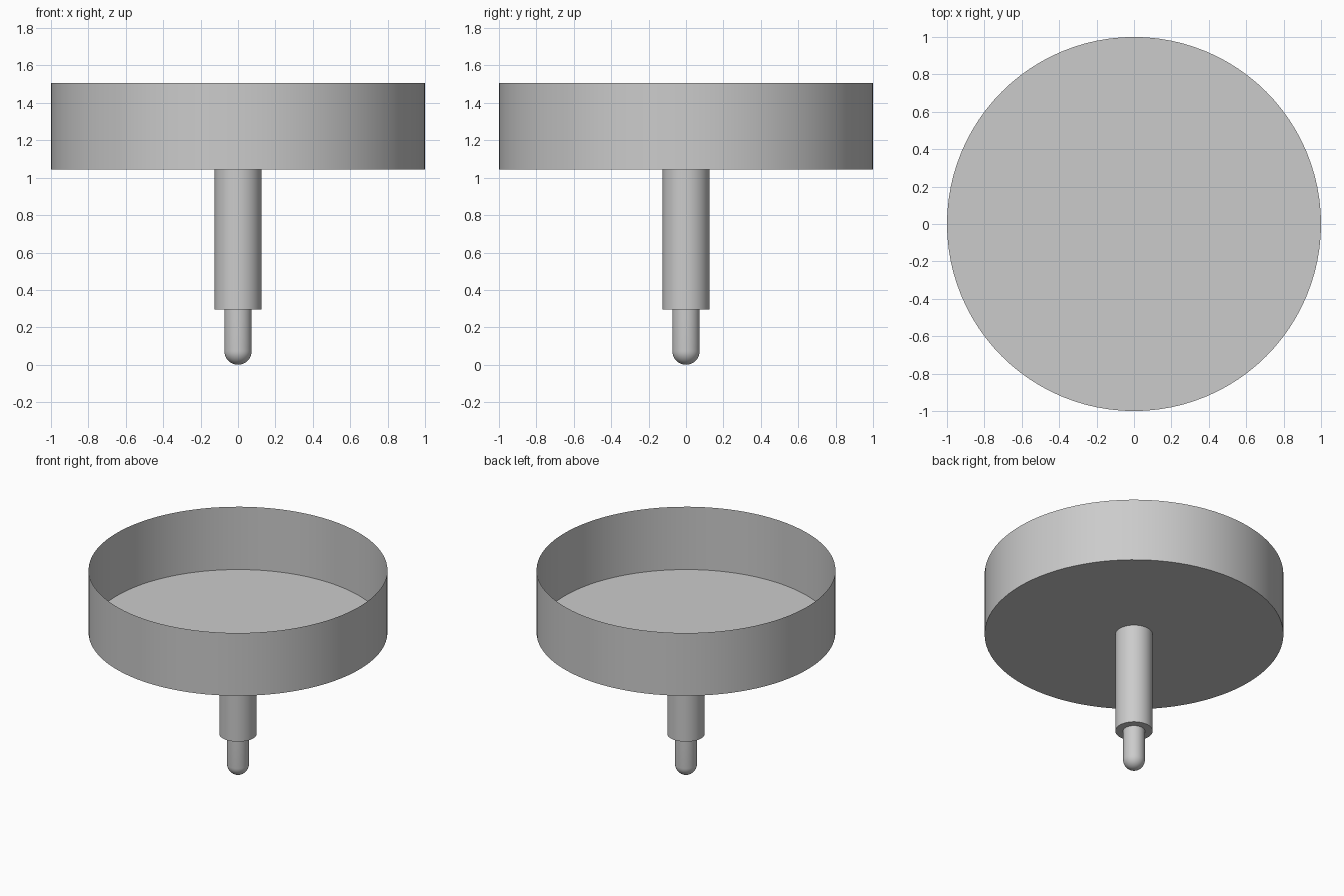
import bpy, bmesh, math

if "Cube" in bpy.data.objects:
    bpy.data.objects.remove(bpy.data.objects["Cube"])

SEG = 96


def lathe(name, profile):
    """Revolve (radius, z) points about z; radius 0 closes to a pole."""
    bm = bmesh.new()
    rings = []
    for r, z in profile:
        if r == 0:
            rings.append([bm.verts.new((0, 0, z))] * SEG)
        else:
            rings.append([bm.verts.new((r * math.cos(2 * math.pi * i / SEG),
                                        r * math.sin(2 * math.pi * i / SEG), z))
                          for i in range(SEG)])
    for a, b in zip(rings, rings[1:]):
        for i in range(SEG):
            j = (i + 1) % SEG
            quad = list(dict.fromkeys((a[i], a[j], b[j], b[i])))
            bm.faces.new(quad)
    mesh = bpy.data.meshes.new(name)
    bm.to_mesh(mesh)
    bm.free()
    ob = bpy.data.objects.new(name, mesh)
    bpy.context.collection.objects.link(ob)
    bpy.ops.object.select_all(action='DESELECT')
    ob.select_set(True)
    bpy.context.view_layer.objects.active = ob
    bpy.ops.object.shade_smooth_by_angle(angle=math.radians(35))
    return ob


# Open thin-walled dish with a flat floor
lathe("dish", [(0, 1.043), (1, 1.043), (1, 1.507)])

# Main stem below the dish
lathe("stem", [(0, 0.296), (0.125, 0.296), (0.125, 1.043)])

# Narrow pin with a rounded end
R = 0.073
dome = [(R * math.sin(t), R * (1 - math.cos(t)))
        for t in (math.pi / 2 * k / 10 for k in range(1, 11))]
lathe("pin", [(0, 0)] + dome + [(R, 0.296)])
